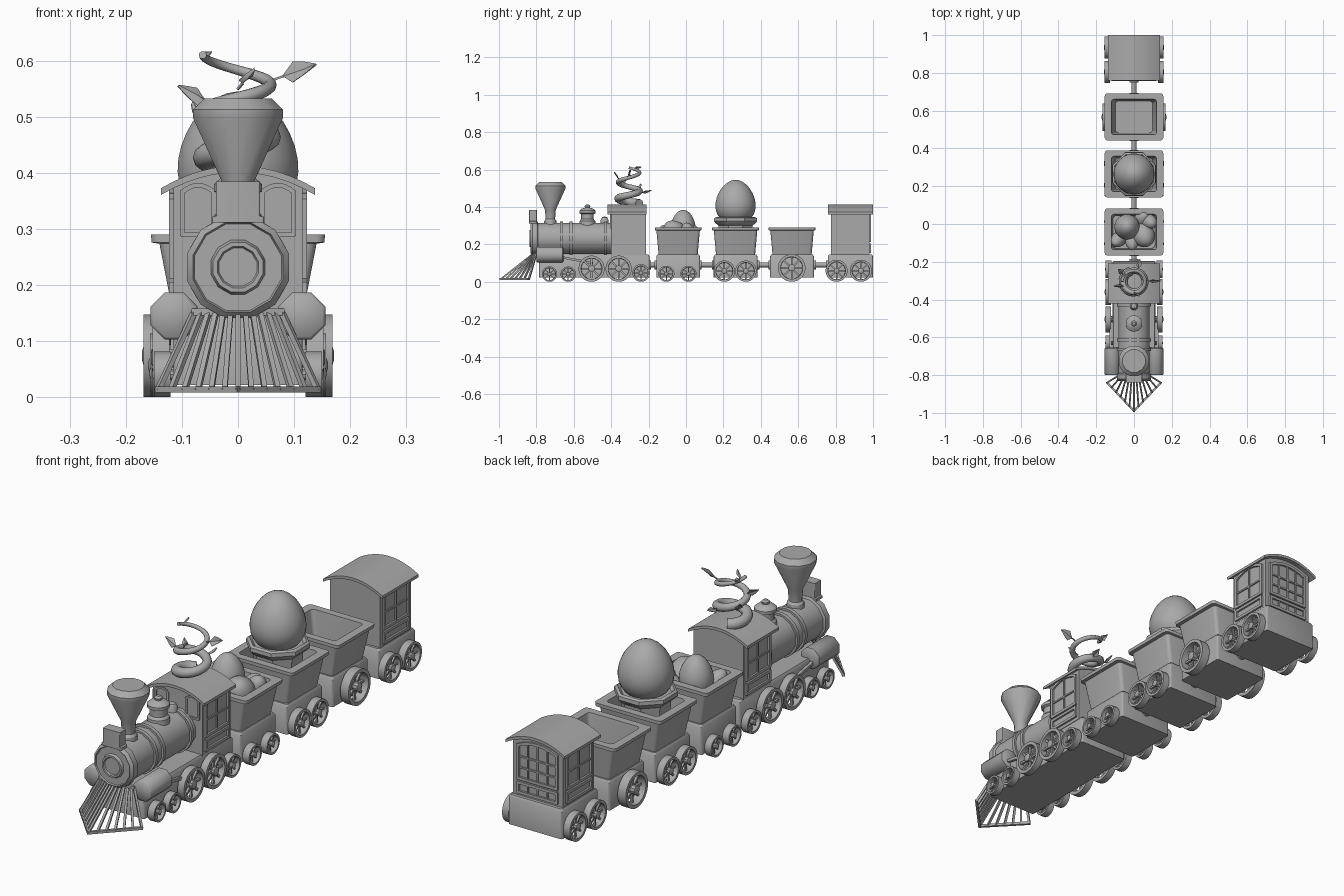
import bpy, bmesh
from math import sin, cos, pi, radians, tau
from mathutils import Vector, Matrix

if "Cube" in bpy.data.objects:
    bpy.data.objects.remove(bpy.data.objects["Cube"])

mat = bpy.data.materials.new("plain grey")
mat.use_nodes = True
GREY = (0.4, 0.4, 0.4, 1)
mat.diffuse_color = GREY
mat.node_tree.nodes["Principled BSDF"].inputs["Base Color"].default_value = GREY

TO_X = Matrix.Rotation(pi / 2, 4, 'Y')      # local z becomes +x
TO_FRONT = Matrix.Rotation(pi / 2, 4, 'X')  # local z becomes -y


def make(name, bm, angle=35):
    bmesh.ops.recalc_face_normals(bm, faces=bm.faces)
    me = bpy.data.meshes.new(name)
    bm.to_mesh(me)
    bm.free()
    me.materials.append(mat)
    ob = bpy.data.objects.new(name, me)
    bpy.context.collection.objects.link(ob)
    bpy.ops.object.select_all(action='DESELECT')
    ob.select_set(True)
    bpy.context.view_layer.objects.active = ob
    bpy.ops.object.shade_smooth_by_angle(angle=radians(angle))
    return ob


def loft(bm, rings, wrap=False):
    """Skin a list of point rings, capped unless it wraps round."""
    vs = [[bm.verts.new(p) for p in r] for r in rings]
    n = len(vs[0])
    pairs = list(zip(vs, vs[1:])) + ([(vs[-1], vs[0])] if wrap else [])
    for a, b in pairs:
        for i in range(n):
            bm.faces.new((a[i], a[(i + 1) % n], b[(i + 1) % n], b[i]))
    if not wrap:
        bm.faces.new(vs[0])
        bm.faces.new(vs[-1])


def lathe(bm, profile, segs, at, turn=Matrix(), wrap=False):
    m = Matrix.Translation(at) @ turn
    loft(bm, [[m @ Vector((r * cos(tau * (i + .5) / segs), r * sin(tau * (i + .5) / segs), h))
               for i in range(segs)] for r, h in profile], wrap)


def bar(bm, a, b, t):
    a, b = Vector(a), Vector(b)
    d = b - a
    m = (Matrix.Translation((a + b) / 2) @ d.to_track_quat('Z', 'Y').to_matrix().to_4x4()
         @ Matrix.Diagonal((t, t, d.length + t * .6, 1)))
    bmesh.ops.create_cube(bm, size=1, matrix=m)


def rrect(hx, hy, z, y, r=.015):
    """Rounded rectangle ring."""
    return [Vector((sx * (hx - r) + r * cos(q + k * pi / 6), y + sy * (hy - r) + r * sin(q + k * pi / 6), z))
            for sx, sy, q in ((1, 1, 0), (-1, 1, pi / 2), (-1, -1, pi), (1, -1, 1.5 * pi)) for k in range(4)]


def base(name, y0, y1, hx):
    bm = bmesh.new()
    y, h = (y0 + y1) / 2, (y1 - y0) / 2
    loft(bm, [rrect(hx, h, .022, y, .008), rrect(hx, h, .136, y, .008), rrect(hx - .006, h - .006, .145, y, .008)])
    make(name, bm)


def wheels(name, ys, r, x0, width=.03):
    for side, s in (("left", 1), ("right", -1)):
        bm = bmesh.new()
        for y in ys:
            at, x1 = (0, y, r), x0 + width
            lathe(bm, [(r, s * x0), (r, s * x1), (r * .8, s * x1), (r * .78, s * x0)], 24, at, TO_X, True)
            lathe(bm, [(r * .25, s * (x0 - .03)), (r * .25, s * x1), (r * .12, s * (x1 + .003))], 10, at, TO_X)
            for k in range(8):
                a = tau * k / 8
                bar(bm, (s * (x0 + .014), y, r), (s * (x0 + .014), y + r * .8 * cos(a), r + r * .8 * sin(a)), r * .13)
        make(f"{name}_wheels_{side}", bm)


def roof_z(x, top):
    return top - .04 * (x / .137) ** 2


def house(name, y0, y1, r0, r1):
    """Walls with an arched top under a curved roof."""
    xs = [-1 + k / 6 for k in range(13)]
    bm = bmesh.new()
    loft(bm, [[(-.115, y, .14), (.115, y, .14)] + [(-.115 * u, y, roof_z(.115 * u, .404)) for u in xs] for y in (y0, y1)])
    make(name + "_walls", bm)
    bm = bmesh.new()
    loft(bm, [[(.137 * u, y, roof_z(.137 * u, .413)) for u in xs]
              + [(-.137 * u, y, roof_z(.137 * u, .401)) for u in xs] for y in (r0, r1)])
    make(name + "_roof", bm)


def window(bm, at, u, w, z0, z1, cols, rows, arch=.022, t=.012):
    """Raised frame with glazing bars; u is the direction along the wall."""
    o, u = Vector(at), Vector(u)
    top = lambda s: z1 - arch * s * s
    pt = lambda s, z: o + u * (s * w) + Vector((0, 0, z))
    loop = [pt(-1, z0), pt(1, z0)] + [pt(1 - k / 4, top(1 - k / 4)) for k in range(9)]
    for a, b in zip(loop, loop[1:] + loop[:1]):
        bar(bm, a, b, t)
    for k in range(1, cols):
        s = -1 + 2 * k / cols
        bar(bm, pt(s, z0), pt(s, top(s)), t * .55)
    for k in range(1, rows):
        z = z0 + (z1 - arch - z0) * k / rows
        bar(bm, pt(-1, z), pt(1, z), t * .55)


def tub(name, y):
    bm = bmesh.new()
    loft(bm, [rrect(.114, .104, .14, y), rrect(.14, .116, .274, y), rrect(.154, .125, .276, y), rrect(.155, .125, .29, y),
              rrect(.12, .094, .29, y), rrect(.118, .092, .275, y), rrect(.098, .084, .16, y)])
    make(name + "_tub", bm)


def egg(name, at, r, h, tilt=(0, 0)):
    bm = bmesh.new()
    prof = []
    for k in range(17):
        a = pi * (.01 + .98 * k / 16)
        t = -cos(a)
        prof.append((r * sin(a) * (1 - .16 * t), h * t / 2))
    lathe(bm, prof, 28, at, Matrix.Rotation(tilt[0], 4, 'X') @ Matrix.Rotation(tilt[1], 4, 'Y'))
    make(name, bm, 60)


# Engine chassis and boiler
base("engine_base", -.785, -.195, .115)
BZ = .232
bm = bmesh.new()
lathe(bm, [(.085, .39), (.085, .79), (.094, .795), (.094, .82), (.083, .832), (.08, .826),
           (.05, .826), (.046, .838), (.038, .838), (.035, .832)], 12, (0, 0, BZ), TO_FRONT)
make("boiler", bm, 31)
bm = bmesh.new()
for h in (.43, .615, .665):
    lathe(bm, [(.083, h - .008), (.092, h - .008), (.092, h + .008), (.083, h + .008)], 24, (0, 0, BZ), TO_FRONT, True)
make("boiler_bands", bm)

# Chimney, lamp, domes
bm = bmesh.new()
lathe(bm, [(.036, .3), (.034, .325), (.026, .335), (.03, .385), (.083, .498), (.083, .513), (.062, .533)], 12, (0, -.725, 0))
make("chimney", bm, 31)
bm = bmesh.new()
loft(bm, [rrect(hx, .021, z, -.818, .003) for hx, z in ((.046, .312), (.046, .322), (.039, .324), (.039, .385))])
make("front_lamp", bm)
bm = bmesh.new()
lathe(bm, [(.045, .29), (.043, .325), (.034, .335), (.034, .362), (.044, .367), (.044, .38), (.03, .392),
           (.014, .396), (.016, .405), (.008, .412)], 16, (0, -.527, 0))
lathe(bm, [(.022, .3), (.022, .33), (.014, .345), (.005, .348)], 12, (0, -.435, 0))
make("steam_domes", bm)

# Steam cylinders with piston rods
bm = bmesh.new()
for s in (1, -1):
    lathe(bm, [(.038, .655), (.045, .66), (.045, .795), (.04, .8)], 8, (s * .114, 0, .145), TO_FRONT)
    bar(bm, (s * .125, -.66, .13), (s * .125, -.5, .1), .012)
make("steam_cylinders", bm, 50)

# Slatted wedge guard at the nose
bm = bmesh.new()
N = 6
for s in (1, -1):
    top = lambda f: Vector((s * .078 * f, -.815 + .015 * f, .152))
    low = lambda f: Vector((s * .142 * f, -.99 + .15 * f, .014))
    for k in range(N + 1):
        bar(bm, top(k / N), low(k / N), .009)
    bar(bm, top(0), top(1), .013)
    bar(bm, low(0), low(1), .011)
make("nose_guard", bm)

# Cab
house("cab", -.40, -.215, -.42, -.21)
bm = bmesh.new()
for s in (1, -1):
    window(bm, (s * .117, -.308, 0), (0, 1, 0), .075, .218, .372, 2, 2)
    window(bm, (s * .117, -.308, 0), (0, 1, 0), .075, .16, .2, 1, 1, 0)
    window(bm, (s * .071, -.402, 0), (1, 0, 0), .028, .29, .378, 1, 1, .012, .008)
make("cab_windows", bm)

# Caboose
base("caboose_base", .758, 1.0, .125)
house("caboose", .775, .98, .76, 1.0)
bm = bmesh.new()
for s in (1, -1):
    window(bm, (s * .117, .877, 0), (0, 1, 0), .08, .218, .372, 2, 2)
    window(bm, (s * .117, .877, 0), (0, 1, 0), .08, .16, .2, 1, 1, 0)
window(bm, (0, .982, 0), (1, 0, 0), .09, .218, .378, 4, 3)
window(bm, (0, .982, 0), (1, 0, 0), .09, .16, .2, 4, 1, 0)
make("caboose_windows", bm)

# Open wagons
for name, y in (("front_wagon", -.042), ("middle_wagon", .265), ("rear_wagon", .567)):
    base(name + "_base", y - .117, y + .117, .125)
    tub(name, y)

wheels("engine_small", (-.73, -.63), .041, .12)
wheels("engine_drive", (-.505, -.36), .07, .122)
wheels("engine_trailing", (-.24,), .047, .12)
wheels("front_wagon", (-.105, .013), .043, .125)
wheels("middle_wagon", (.205, .32), .057, .127)
wheels("rear_wagon", (.565,), .074, .13, .038)
wheels("caboose", (.805, .935), .059, .127)

# Couplings between vehicles
bm = bmesh.new()
for a, b in ((-.2, -.155), (.07, .152), (.378, .454), (.68, .762)):
    e = min(.014, (b - a) / 3)
    lathe(bm, [(.024, -a), (.024, -a - e), (.013, -a - e), (.013, -b + e), (.024, -b + e), (.024, -b)],
          12, (0, 0, .09), TO_FRONT)
make("couplings", bm)

# Large egg in its polygonal cup
egg("large_egg", (0, .265, .425), .107, .24)
bm = bmesh.new()
lathe(bm, [(.09, .17), (.098, .3), (.116, .313), (.125, .325), (.123, .34), (.112, .346), (.1, .335)], 8, (0, .265, 0))
make("egg_cup", bm)

# Cargo of smaller eggs
for i, (x, y, z, r, h, tilt) in enumerate((
        (-.037, -.015, .3, .066, .17, (0, 0)), (.05, -.062, .265, .062, .14, (.7, .4)),
        (.082, .01, .27, .04, .1, (.3, .5)), (-.085, -.085, .265, .038, .1, (.5, -.4)),
        (-.01, -.095, .265, .036, .1, (.9, 0)), (.045, .03, .255, .04, .1, (-.5, .3)))):
    egg(f"cargo_egg_{i + 1}", (x, y, z), r, h, tilt)
bm = bmesh.new()
loft(bm, [rrect(.1, .08, .16, -.042), rrect(.11, .087, .235, -.042)])
make("cargo_bed", bm)

# Spiral vine on the cab roof
VC = Vector((0, -.305, 0))


def vine(t):
    a = pi - tau * 2.2 * (1 - t)
    r = .058 if t < .9 else .058 + (t - .9) * .05
    return VC + Vector((r * cos(a), r * sin(a), .418 + .192 * t ** 1.25))


bm = bmesh.new()
rings = []
for k in range(73):
    t = k / 72
    d = (vine(t + .002) - vine(t - .002) if t > .01 else vine(.02) - vine(.01)).normalized()
    side = d.cross(Vector((0, 0, 1))).normalized()
    up = side.cross(d)
    r = .024 - .017 * t
    rings.append([vine(t) + r * (side * cos(tau * j / 10) + up * sin(tau * j / 10)) for j in range(10)])
loft(bm, rings)
make("vine", bm, 60)

# Vine leaves: pointed, folded along the middle, with a stalk
bm = bmesh.new()
for a, b, wide in (((.06, -.30, .565), (.14, -.30, .593), (0, .5, 1)), ((-.04, -.33, .52), (-.107, -.33, .556), (0, .6, 1)),
                   ((0, -.36, .55), (.03, -.385, .585), (1, 0, .3)), ((.02, -.25, .475), (.03, -.185, .49), (1, 0, .5)),
                   ((-.055, -.29, .605), (-.06, -.24, .615), (.6, 0, .6)), ((-.05, -.27, .48), (-.082, -.24, .525), (1, 1, 0))):
    a, b = Vector(a), Vector(b)
    d = b - a
    w = Vector(wide).normalized() * d.length * .24
    n = d.cross(w).normalized() * .004
    m = a + d * .25
    bar(bm, a, m, .004)
    spine = [m + (b - m) * f for f in (0, .3, .65, 1)]
    for s in (1, -1):
        edge = [spine[0] + n, spine[1] + s * w + n, spine[2] + s * w * .6 + n, spine[3] + n]
        loft(bm, [[spine[k], edge[k], edge[k] - n * .5, spine[k] - n * .5] for k in range(4)])
make("vine_leaves", bm)
